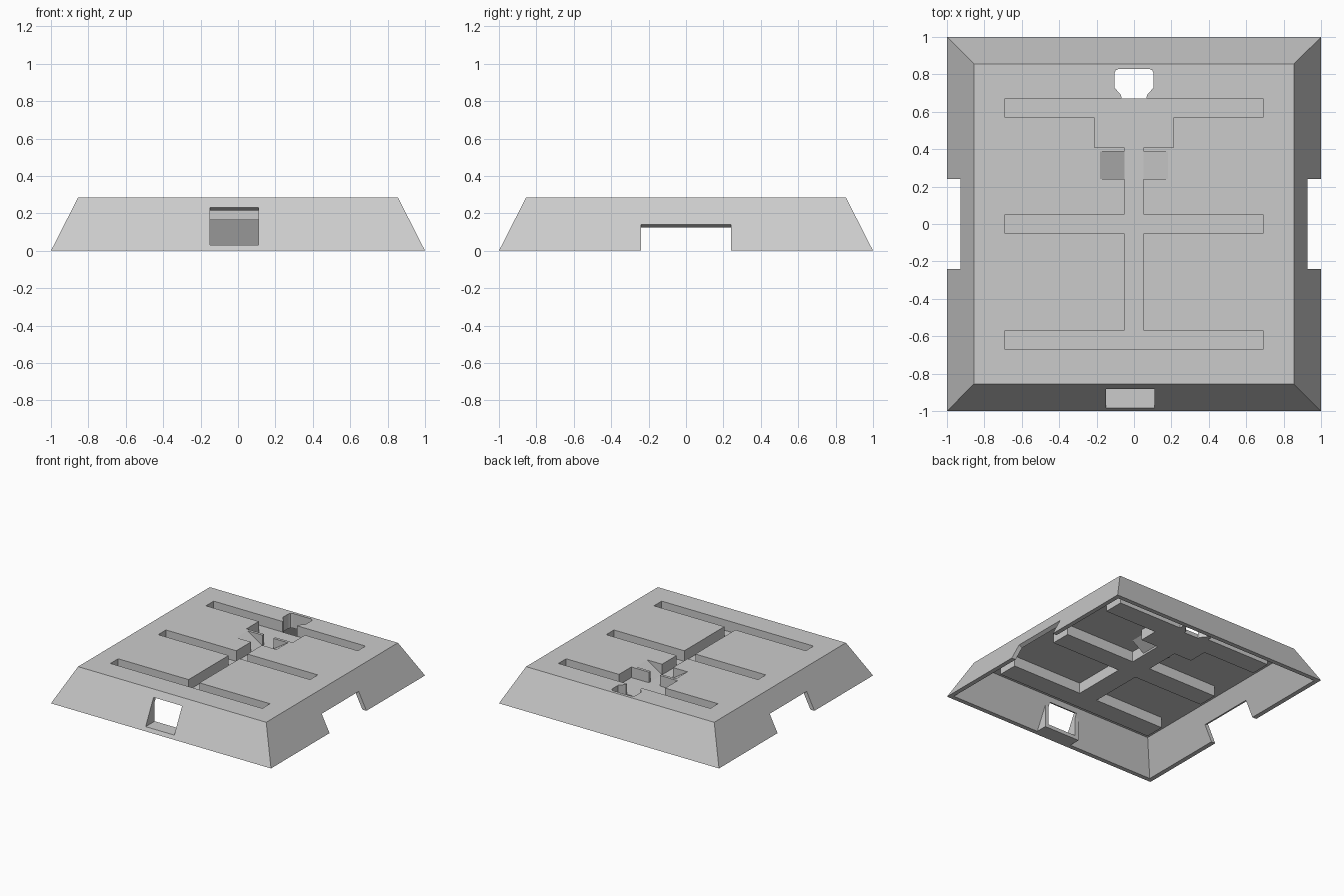
import bpy, bmesh
from mathutils import Vector

cube = bpy.data.objects.get("Cube")
if cube:
    bpy.data.objects.remove(cube)

grey = bpy.data.materials.new("plain_grey")
grey.use_nodes = True
grey.diffuse_color = (0.6, 0.6, 0.6, 1)
grey.node_tree.nodes["Principled BSDF"].inputs["Base Color"].default_value = (0.6, 0.6, 0.6, 1)

H = 0.285        # overall height
FLOOR = 0.198    # channel floor
UNDER = 0.165    # underside of the channels
WALL = 0.033     # shell thickness
OPEN = 0.4       # cutters reach above the top


def make(name, bm):
    bmesh.ops.recalc_face_normals(bm, faces=bm.faces)
    mesh = bpy.data.meshes.new(name)
    bm.to_mesh(mesh)
    bm.free()
    obj = bpy.data.objects.new(name, mesh)
    mesh.materials.append(grey)
    bpy.context.collection.objects.link(obj)
    return obj


def prism(name, profile, axis, lo, hi):
    """Extrude a 2D profile along one axis."""
    bm = bmesh.new()
    verts = []
    for p in profile:
        c = list(p)
        c.insert(axis, lo)
        verts.append(bm.verts.new(c))
    face = bm.faces.new(verts)
    ext = bmesh.ops.extrude_face_region(bm, geom=[face])["geom"]
    move = Vector((0, 0, 0))
    move[axis] = hi - lo
    bmesh.ops.translate(bm, vec=move, verts=[v for v in ext if isinstance(v, bmesh.types.BMVert)])
    return make(name, bm)


def box(name, x0, x1, y0, y1, z0, z1):
    return prism(name, [(x0, y0), (x1, y0), (x1, y1), (x0, y1)], 2, z0, z1)


def frustum(name, r0, z0, r1, z1):
    bm = bmesh.new()
    bmesh.ops.create_cube(bm, size=2)
    for v in bm.verts:
        r, z = (r1, z1) if v.co.z > 0 else (r0, z0)
        v.co = (v.co.x * r, v.co.y * r, z)
    return make(name, bm)


def combine(target, tool, operation):
    mod = target.modifiers.new(operation, "BOOLEAN")
    mod.operation = operation
    mod.solver = "EXACT"
    mod.object = tool
    bpy.context.view_layer.update()
    deps = bpy.context.evaluated_depsgraph_get()
    mesh = bpy.data.meshes.new_from_object(target.evaluated_get(deps))
    target.modifiers.clear()
    target.data = mesh
    bpy.data.objects.remove(tool)


# Hollow sloped shell, open below
body = frustum("tray_body", 1.0, 0, 0.855, H)
combine(body, frustum("hollow", 0.973, -0.02, 0.835, H - WALL), "DIFFERENCE")

# Channel layout: three cross bars, a spine and a wide pocket
channels = [(-0.69, 0.69, y - 0.05, y + 0.05) for y in (-0.62, 0, 0.62)]
channels += [(-0.05, 0.05, -0.6, 0.45), (-0.21, 0.21, 0.41, 0.6)]


def ramp_profile(top, bottom, z_top, z_bottom):
    return [(-top, z_top), (-bottom, z_bottom), (bottom, z_bottom), (top, z_top)]


# Hanging trough walls under the top
for x0, x1, y0, y1 in channels:
    combine(body, box("trough", x0 - WALL, x1 + WALL, y0 - WALL, y1 + WALL, UNDER, 0.27), "UNION")
combine(body, prism("ramp_trough", ramp_profile(0.22, 0.06, 0.27, UNDER + 0.001), 1, 0.21, 0.415), "UNION")
combine(body, box("keyhole_collar", -0.138, 0.138, 0.64, 0.86, UNDER, 0.27), "UNION")

# Channel, ramp and keyhole cuts
for x0, x1, y0, y1 in channels:
    combine(body, box("channel", x0, x1, y0, y1, FLOOR, OPEN), "DIFFERENCE")
slope = (H - FLOOR) / 0.133
rise = OPEN - FLOOR
combine(body, prism("ramps", ramp_profile(0.05 + rise / slope, 0.05, OPEN, FLOOR), 1, 0.24, 0.387), "DIFFERENCE")
half = [(0.065, 0.67), (0.07, 0.69), (0.105, 0.73), (0.105, 0.805), (0.098, 0.822), (0.08, 0.83)]
keyhole = half + [(-x, y) for x, y in reversed(half)]
combine(body, prism("keyhole", keyhole, 2, 0.1, OPEN), "DIFFERENCE")

# Side notches
for s in (-1, 1):
    notch = [(s * 1.1, -0.05), (s * 0.75, -0.05), (s * 0.75, 0.049), (s * 1.1, 0.227)]
    combine(body, prism("notch", notch, 1, -0.24, 0.24), "DIFFERENCE")

# Front window with its sill and cheeks
cheeks = [(-0.98, 0), (-0.868, 0), (-0.868, 0.235)]
combine(body, prism("window_frame", cheeks, 0, -0.183, 0.143), "UNION")
window = [(-1.05, 0.03), (-0.8, 0.03), (-0.8, 0.19), (-1.05, 0.315)]
combine(body, prism("window", window, 0, -0.15, 0.11), "DIFFERENCE")

for p in body.data.polygons:
    p.use_smooth = False
